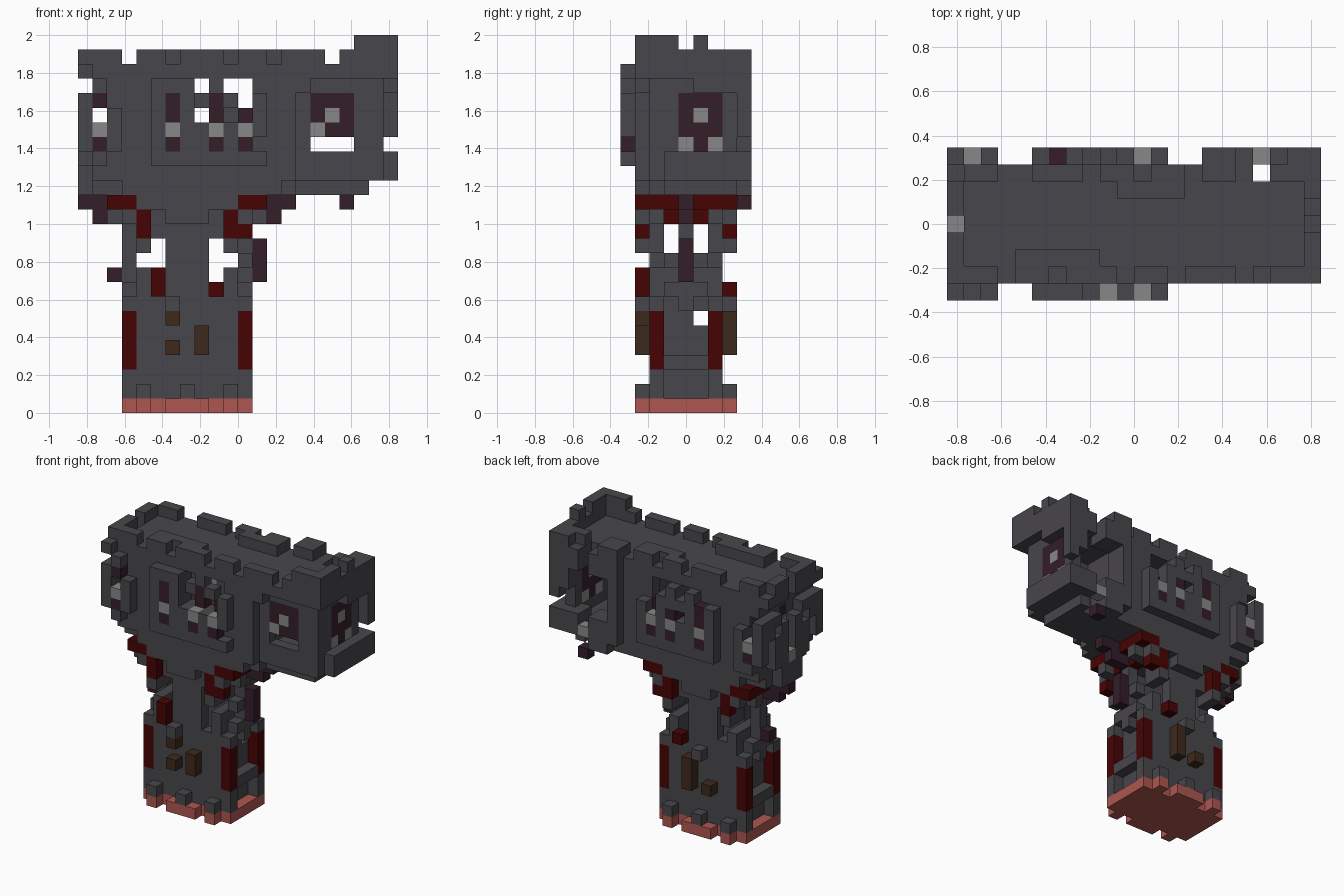
import bpy
import bmesh
from itertools import product
from mathutils import Vector

cube = bpy.data.objects.get("Cube")
if cube:
    bpy.data.objects.remove(cube, do_unlink=True)

UNIT = 2 / 26                      # one block
ORIGIN = Vector((-11, -4.5, 0))    # grid corner, in blocks
PALETTE = {
    "grey": (0.064, 0.061, 0.069),
    "light_grey": (0.25, 0.245, 0.25),
    "plum": (0.034, 0.013, 0.022),
    "dark_red": (0.062, 0.001, 0.001),
    "brown": (0.048, 0.022, 0.012),
    "salmon": (0.42, 0.094, 0.08),
}
LETTERS = {"g": "grey", "l": "light_grey", "p": "plum"}
blocks = {}                        # (x, y, z) -> (part, colour)


def span(value):
    first, last = value if isinstance(value, tuple) else (value, value)
    return range(first, last + 1)


def box(part, colour, x, y, z):
    for cell in product(span(x), span(y), span(z)):
        blocks[cell] = (part, colour)


def cut(x, y, z):
    for cell in product(span(x), span(y), span(z)):
        blocks.pop(cell, None)


def wall(part, rows, place, start, top):
    """Lay a small letter pattern as a wall, from its top row down; '.' is open."""
    for r, row in enumerate(rows.split()):
        for c, letter in enumerate(row):
            cell = place(start + c, top - r)
            blocks.pop(cell, None)
            if letter in LETTERS:
                blocks[cell] = (part, LETTERS[letter])


def along_x(y):
    return lambda a, z: (a, y, z)


def along_y(x):
    return lambda a, z: (x, a, z)


# Base plate with toothed front and back edges
box("base", "salmon", (3, 11), (2, 6), 0)
for y in (1, 7):
    for x in (4, (6, 8), 10):
        box("base", "salmon", x, y, 0)
    for x in (4, 7, 10):
        box("base_studs", "grey", x, y, 1)

# Hollow tower: front and back walls, side walls, corner posts
for y in (2, 6):
    box("tower", "grey", (4, 10), y, (1, 8))
    box("tower", "grey", (6, 8), y, (9, 11))
    box("tower", "grey", (5, 9), y, (12, 14))
    cut(9, y, 8)
    for x in (3, 11):
        box("corner_posts", "grey", x, y, (1, 7))
        box("corner_posts", "dark_red", x, y, (3, 6))
for x in (4, 10):
    box("tower", "grey", x, (3, 5), (1, 8))
    box("tower", "grey", x, (2, 6), 9)
    cut(x, 5, 6)
for x in (3, 11):
    box("side_ribs", "grey", x, (3, 5), 3)
    box("side_ribs", "grey", x, 4, (7, 10))
    box("side_ribs", "grey", x, (3, 5), 8)
box("side_ribs", "grey", 11, (3, 5), 10)

# Small blocks standing proud of the tower walls
box("bricks", "brown", 6, 1, 4)
box("bricks", "brown", 6, 1, 6)
box("bricks", "brown", 8, 1, (4, 5))
box("bricks", "brown", 8, 7, (4, 6))
box("bricks", "brown", 6, 7, 4)
box("bricks", "grey", 6, 1, 7)
box("bricks", "grey", 7, 7, 7)
box("bricks", "dark_red", 5, 1, (8, 9))
box("bricks", "dark_red", 9, 7, 8)

# Corbels that widen the tower under the hall
box("corbels", "grey", (4, 10), (1, 7), 14)
for y, inner in ((1, 2), (7, 6)):
    box("corbels", "grey", (6, 8), y, 13)
    for x in (4, 10):
        box("corbels", "dark_red", x, y, (12, 13))
        box("corbels", "grey", x, inner, (11, 13))
        box("corbels", "grey", x, y, 11)
    box("corbels", "dark_red", 11, y, 12)
for outer, x, tips in (((2, 3), 3, (0, 1)), ((11, 12), 11, (13, 14))):
    box("corbels", "dark_red", outer, (1, 7), 14)
    for y in ((1, 2), (6, 7)):
        box("corbels", "grey", x, y, 13)
    for y in (2, 6):
        box("corbels", "grey", outer, y, 13)
    for y in (3, 5):
        box("corbels", "dark_red", x, y, 13)
    box("corbels", "grey", x, 4, (11, 13))
    box("corbels", "plum", outer, 4, 13)
    box("corbels", "plum", tips, 4, 14)
for x, z in ((1, 13), (13, 13), (2, 9), (12, (9, 11))):
    box("corbels", "plum", x, 4, z)

# Hall: cross-shaped lowest floor, then floor, roof and shell
box("hall", "grey", (3, 13), (1, 7), 15)
box("hall", "grey", (1, 14), (2, 6), 15)
box("hall", "grey", 0, (3, 5), 15)
box("hall", "grey", (0, 14), (1, 7), (16, 23))
cut((1, 13), (2, 6), (17, 22))
for y in (1, 7):
    cut((0, 2), y, (17, 22))
for y in ((1, 2), (6, 7)):
    cut(0, y, 16)
cut(0, 4, 23)
box("hall_table", "brown", (4, 8), (3, 5), 18)

# Bay windows in the middle, front and back, with broken frames
inner_bay = "ggg.g..g gpggpg.g gpg.p.pg glgglglg gpggpgpg gggggggg"
front_bay = "ggg..... gpg....g gpg....g glgglglg gpggpgp. gggggggg"
back_bay = "..g.g... gpgggg.. gpg.pg.g glgglglg gpggpgpg gggggggg"
for rows, y in ((inner_bay, 1), (inner_bay, 7), (front_bay, 0), (back_bay, 8)):
    wall("middle_bays", rows, along_x(y), 5, 22)

# Bay windows at the right end, on three sides, with a lamp on the end
for y in (1, 7):
    wall("end_bays", ".gg gpg g.g ggg ggg .gg", along_x(y), 0, 22)
wall("end_bays", ".g. gp. g.g glg gpg .g.", along_x(0), 0, 22)
wall("end_bays", "... g.. g.g glg gpg .gg", along_x(8), 0, 22)
wall("end_bays", "....... gg...gg g.g.g.g .gg.gg. .gg.gg. .gglgg.", along_y(0), 1, 22)
wall("end_bays", "ggggg ggpgg ..... gglgg ggpgg ggggg", along_y(1), 2, 22)
box("end_bays", "grey", 0, (0, 1), 23)

# Lookout room at the left end: core, ledges, eaves and hanging corners
box("lookout", "grey", (14, 19), (3, 7), 15)
box("lookout", "grey", (16, 17), 8, 15)
box("lookout", "grey", (15, 20), (2, 7), (16, 23))
cut((15, 19), (3, 6), (17, 22))
wall("lookout", "ppp plp lpp ...", along_x(2), 16, 21)
wall("lookout", "ppp plp ppp lpl", along_y(20), 4, 21)
cut((16, 19), 7, (18, 21))
box("lookout", "grey", 21, (3, 8), (16, 17))
box("lookout", "grey", (15, 20), 8, (16, 17))
box("lookout", "grey", 15, 8, (18, 21))
box("lookout", "grey", (15, 21), 8, (22, 23))
box("lookout", "grey", 21, (1, 7), 23)
box("lookout", "grey", 21, (5, 7), 22)
box("lookout", "grey", (15, 20), 1, 23)
box("lookout", "grey", 15, 1, 22)
box("lookout", "grey", 21, 8, (19, 21))
box("lookout", "grey", 20, 8, (20, 21))
cut(18, (7, 8), (15, 23))
box("lookout", "light_grey", 18, 8, 16)
box("lookout", "plum", 18, 8, 14)

# Broken battlements round the roof edge
for x in ((0, 2), (4, 5), (7, 9), (11, 12), (14, 16), (18, 21)):
    box("battlements", "grey", x, 1, 24)
for x in ((1, 2), (5, 7), (9, 10), (12, 13), (15, 16), (19, 21)):
    box("battlements", "grey", x, 7, 24)
box("battlements", "grey", (4, 8), 2, 24)
box("battlements", "grey", (10, 13), 6, 24)
for x in (0, 21):
    box("battlements", "grey", x, (2, 3), 24)
    box("battlements", "grey", x, (5, 6), 24)
box("battlements", "grey", (19, 21), 1, 25)
box("battlements", "grey", 21, (2, 3), 25)
box("battlements", "grey", 21, 5, 25)
box("battlements", "grey", (20, 21), 8, 24)
box("battlements", "grey", (15, 16), 8, 24)
box("battlements", "grey", 21, 4, 24)

# Materials
materials = {}
for name, rgb in PALETTE.items():
    mat = bpy.data.materials.new(name)
    mat.use_nodes = True
    mat.diffuse_color = (*rgb, 1)
    shader = mat.node_tree.nodes["Principled BSDF"]
    shader.inputs["Base Color"].default_value = (*rgb, 1)
    materials[name] = mat
SLOTS = list(PALETTE)


# Turn the exposed block sides of each part into one mesh
def build(part):
    bm = bmesh.new()
    for cell, (owner, colour) in blocks.items():
        if owner != part:
            continue
        centre = Vector(cell) + ORIGIN + Vector((0.5, 0.5, 0.5))
        for axis, sign in product(range(3), (-1, 1)):
            normal = Vector((0, 0, 0))
            normal[axis] = sign
            if tuple(int(c + n) for c, n in zip(cell, normal)) in blocks:
                continue
            u = Vector((0, 0, 0))
            u[(axis + 1) % 3] = 1
            v = normal.cross(u)
            corners = (-u - v, u - v, u + v, v - u)
            face = bm.faces.new([bm.verts.new((centre + (normal + c) / 2) * UNIT) for c in corners])
            face.material_index = SLOTS.index(colour)
    bmesh.ops.remove_doubles(bm, verts=bm.verts, dist=UNIT / 100)
    mesh = bpy.data.meshes.new(part)
    bm.to_mesh(mesh)
    bm.free()
    for name in SLOTS:
        mesh.materials.append(materials[name])
    bpy.context.collection.objects.link(bpy.data.objects.new(part, mesh))


for part in sorted({owner for owner, colour in blocks.values()}):
    build(part)
